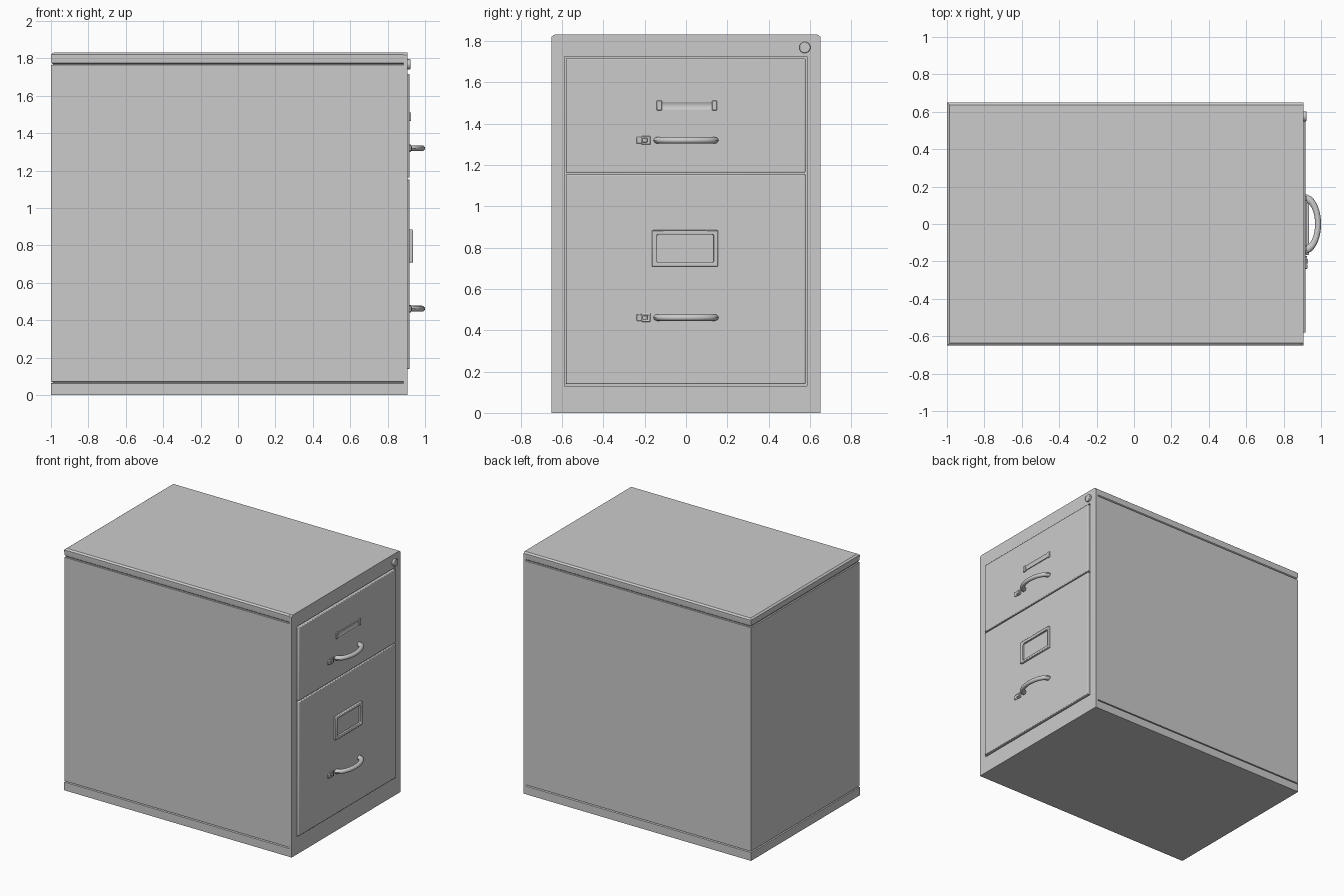
import bpy, bmesh, math

if "Cube" in bpy.data.objects:
    bpy.data.objects.remove(bpy.data.objects["Cube"])


def finish(name, bm, bevel=0.0, segments=2):
    bmesh.ops.remove_doubles(bm, verts=bm.verts, dist=1e-5)
    bmesh.ops.recalc_face_normals(bm, faces=bm.faces)
    mesh = bpy.data.meshes.new(name)
    bm.to_mesh(mesh)
    bm.free()
    ob = bpy.data.objects.new(name, mesh)
    bpy.context.collection.objects.link(ob)
    if bevel:
        mod = ob.modifiers.new("Bevel", 'BEVEL')
        mod.width, mod.segments, mod.limit_method = bevel, segments, 'ANGLE'
    bpy.ops.object.select_all(action='DESELECT')
    ob.select_set(True)
    bpy.context.view_layer.objects.active = ob
    bpy.ops.object.shade_smooth_by_angle(angle=math.radians(35))
    return ob


def box(name, x, y, z, bevel=0.0):
    bm = bmesh.new()
    bmesh.ops.create_cube(bm, size=1)
    for v in bm.verts:
        v.co = [lo + (c + 0.5) * (hi - lo) for c, (lo, hi) in zip(v.co, (x, y, z))]
    return finish(name, bm, bevel)


def loft(name, rings, bevel=0.0):
    bm = bmesh.new()
    loops = [[bm.verts.new(p) for p in r] for r in rings]
    n = len(loops[0])
    for a, b in zip(loops, loops[1:]):
        for i in range(n):
            j = (i + 1) % n
            bm.faces.new((a[i], a[j], b[j], b[i]))
    bm.faces.new(loops[0])
    bm.faces.new(loops[-1])
    return finish(name, bm, bevel)


def rect(y0, y1, z0, z1):
    return [(y0, z0), (y1, z0), (y1, z1), (y0, z1)]


def pierced_plate(name, x0, x1, outer, inner, bevel=0.0):
    """Plate facing +x with an opening, drawn as (y, z) outlines."""
    cu = bpy.data.curves.new(name, 'CURVE')
    cu.dimensions, cu.fill_mode, cu.extrude = '2D', 'BOTH', (x1 - x0) / 2
    for pts in (outer, inner):
        sp = cu.splines.new('POLY')
        sp.points.add(len(pts) - 1)
        for p, (y, z) in zip(sp.points, pts):
            p.co = (y, z, 0, 1)
        sp.use_cyclic_u = True
    tmp = bpy.data.objects.new(name + "_outline", cu)
    bpy.context.collection.objects.link(tmp)
    bpy.context.view_layer.update()
    mesh = bpy.data.meshes.new_from_object(tmp)
    bpy.data.objects.remove(tmp)
    bm = bmesh.new()
    bm.from_mesh(mesh)
    for v in bm.verts:
        y, z, d = v.co
        v.co = ((x0 + x1) / 2 + d, y, z)
    return finish(name, bm, bevel)


def cylinder(name, x0, x1, y, z, r, bevel):
    ring = [(r * math.cos(i * math.tau / 32), r * math.sin(i * math.tau / 32)) for i in range(32)]
    return loft(name, [[(x, y + a, z + b) for a, b in ring] for x in (x0, x1)], bevel)


# Cabinet shell: rectangular rings with grooves under the top and above the base
FRONT = 0.885
profile = [(0, 0), (0.062, 0), (0.066, 0.01), (0.07, 0.01), (0.071, 0.001),
           (1.764, 0.001), (1.766, 0.01), (1.77, 0.01), (1.776, 0.003),
           (1.806, 0), (1.82, 0), (1.83, 0.013)]
loft("cabinet_shell", [[(-1 + i, -0.65 + i, z), (FRONT, -0.65 + i, z),
                        (FRONT, 0.65 - i, z), (-1 + i, 0.65 - i, z)] for z, i in profile])

# Front frame around the drawers
pierced_plate("front_frame", FRONT, 0.905,
              [(-0.65, 0), (0.65, 0), (0.65, 1.818), (0.637, 1.83), (-0.637, 1.83), (-0.65, 1.818)],
              rect(-0.589, 0.586, 0.131, 1.724))

# Drawer fronts
box("upper_drawer", (0.88, 0.918), (-0.581, 0.578), (1.162, 1.716), 0.005)
box("lower_drawer", (0.88, 0.918), (-0.581, 0.578), (0.139, 1.153), 0.005)

# Lock
cylinder("lock_barrel", 0.9, 0.922, 0.575, 1.768, 0.027, 0.004)

# Upper label holder: scooped strip between two end caps
scoop = [(0.915, 1.468), (0.925, 1.468), (0.921, 1.476), (0.9195, 1.486),
         (0.921, 1.497), (0.925, 1.505), (0.915, 1.505)]
loft("upper_label_strip", [[(x, y, z) for x, z in scoop] for y in (-0.118, 0.128)])
for side, y0, y1 in (("left", -0.142, -0.116), ("right", 0.126, 0.15)):
    box("upper_label_cap_" + side, (0.912, 0.926), (y0, y1), (1.464, 1.511), 0.003)

# Lower label holder
pierced_plate("lower_label_frame", 0.915, 0.936, rect(-0.165, 0.155, 0.708, 0.884),
              rect(-0.14, 0.134, 0.728, 0.862), 0.005)

# Pull handles with thumb latches
for tag, z in (("upper", 1.319), ("lower", 0.461)):
    rings = []
    for k in range(25):
        t = math.pi * k / 24
        c, s = math.cos(t), math.sin(t)
        inner, outer = (0.915 + 0.053 * s, 0.115 * c), (0.915 + 0.085 * s, 0.158 * c)
        ring = []
        for m in range(12):
            u = math.tau * m / 12
            f = 0.5 + 0.5 * math.cos(u)
            ring.append((inner[0] + f * (outer[0] - inner[0]),
                         inner[1] + f * (outer[1] - inner[1]),
                         z + 0.016 * math.sin(u)))
        rings.append(ring)
    loft(tag + "_handle", rings)
    pierced_plate(tag + "_latch_frame", 0.915, 0.925, rect(-0.215, -0.172, z - 0.02, z + 0.02),
                  rect(-0.206, -0.181, z - 0.011, z + 0.011), 0.002)
    box(tag + "_latch_thumb", (0.912, 0.931), (-0.212, -0.186), (z - 0.01, z + 0.01), 0.003)
    box(tag + "_latch_tab", (0.912, 0.927), (-0.24, -0.213), (z - 0.016, z + 0.016), 0.004)
